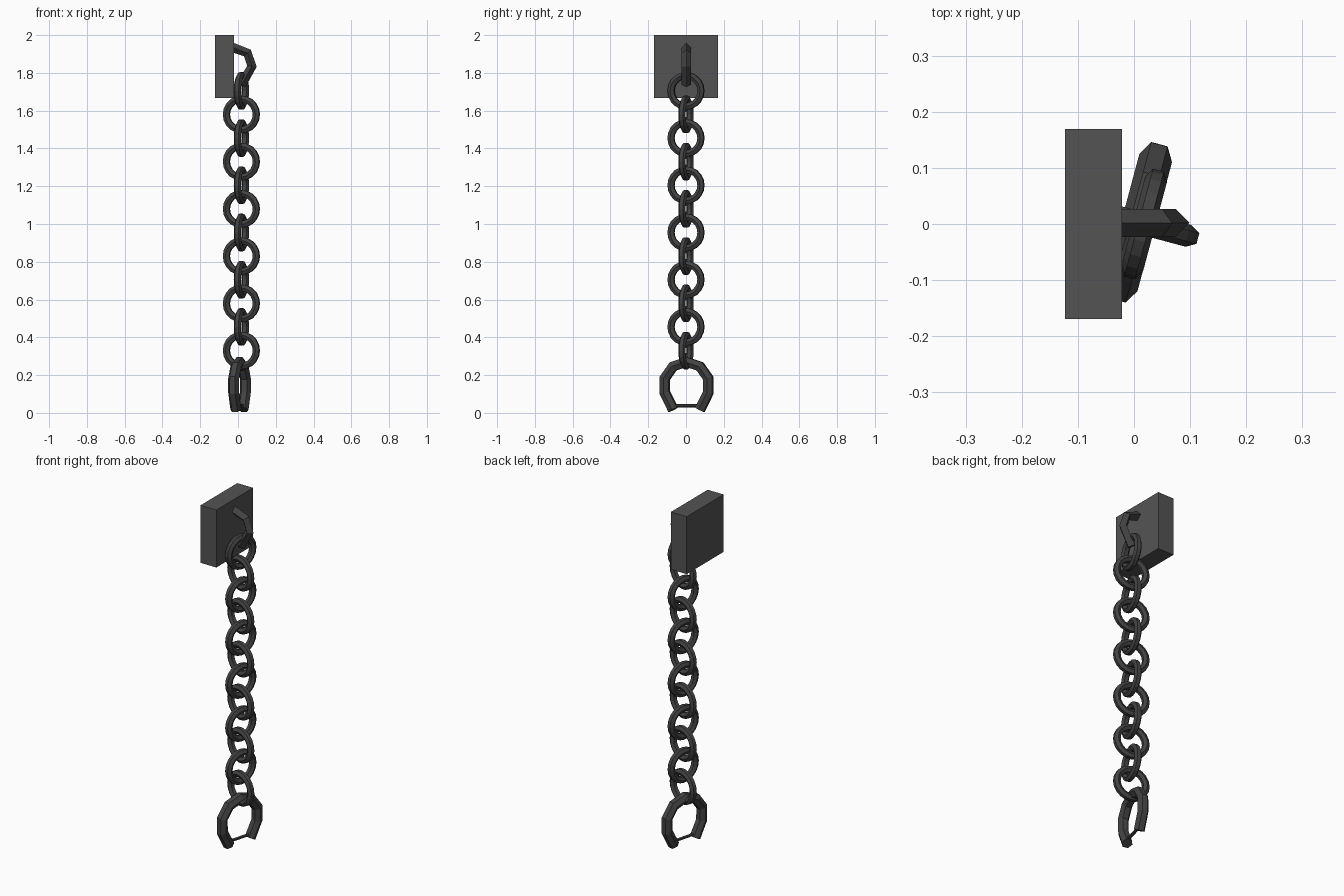
import bpy, bmesh
from math import sin, cos, pi, radians
from mathutils import Vector

cube = bpy.data.objects.get("Cube")
if cube:
    bpy.data.objects.remove(cube)


def material(name, value):
    m = bpy.data.materials.new(name)
    m.use_nodes = True
    colour = (value, value, value, 1)
    m.diffuse_color = colour
    m.node_tree.nodes["Principled BSDF"].inputs["Base Color"].default_value = colour
    return m


iron = material("dark iron", 0.055)
stone = material("grey stone", 0.088)


def finish(name, bm, mat):
    bmesh.ops.recalc_face_normals(bm, faces=bm.faces)
    mesh = bpy.data.meshes.new(name)
    bm.to_mesh(mesh)
    bm.free()
    mesh.materials.append(mat)
    obj = bpy.data.objects.new(name, mesh)
    bpy.context.collection.objects.link(obj)
    return obj


def sweep(name, path, origin, yaw, radius, sides, phase=0.0, closed=False):
    """Sweep a polygon along a 2D path lying in an upright plane turned by yaw."""
    along = Vector((cos(yaw), sin(yaw), 0))
    side = Vector((-sin(yaw), cos(yaw), 0))
    up = Vector((0, 0, 1))
    pts = [Vector(p) for p in path]
    n = len(pts)
    bm = bmesh.new()
    rings = []
    for i, p in enumerate(pts):
        if closed:
            before, after = pts[i - 1], pts[(i + 1) % n]
        else:
            before, after = pts[max(i - 1, 0)], pts[min(i + 1, n - 1)]
        t = ((p - before).normalized() + (after - p).normalized()).normalized()
        normal = along * t.y - up * t.x
        centre = Vector(origin) + along * p.x + up * p.y
        angles = [phase + 2 * pi * k / sides for k in range(sides)]
        rings.append([bm.verts.new(centre + radius * (normal * cos(a) + side * sin(a)))
                      for a in angles])
    for i in range(n if closed else n - 1):
        a, b = rings[i], rings[(i + 1) % n]
        for k in range(sides):
            j = (k + 1) % sides
            bm.faces.new((a[k], a[j], b[j], b[k]))
    if not closed:
        bm.faces.new(rings[0])
        bm.faces.new(rings[-1])
    return finish(name, bm, iron)


# Wall block
bm = bmesh.new()
bmesh.ops.create_cube(bm, size=1)
bmesh.ops.scale(bm, vec=(0.102, 0.338, 0.334), verts=bm.verts)
bmesh.ops.translate(bm, vec=(-0.072, 0, 1.833), verts=bm.verts)
finish("wall_block", bm, stone)

# Bent hook with a diamond section
sweep("hook", [(-0.03, 1.935), (0.05, 1.905), (0.074, 1.835), (0.018, 1.737)],
      (0, 0.002, 0), 0, 0.025, 4)

# Chain links, alternating by a quarter turn
twist = radians(-15)
circle = [(0.082 * cos(2 * pi * i / 20), 0.082 * sin(2 * pi * i / 20)) for i in range(20)]
for i in range(12):
    yaw = twist + (pi / 2 if i % 2 == 0 else 0)
    sweep(f"chain_link_{i + 1}", circle, (0.018, 0, 1.705 - 0.125 * i), yaw,
          0.02, 6, pi / 6, closed=True)

# Open shackle with a thin closing pin
shackle_origin = (0.008, 0.003, 0.145)
arc = [(0.125 * cos(radians(a)), 0.125 * sin(radians(a))) for a in range(-18, 199, 36)]
arc = [(0.073, -0.128)] + arc + [(-0.073, -0.128)]
sweep("shackle", arc, shackle_origin, twist + pi / 2, 0.03, 6, pi / 6)
sweep("shackle_pin", [(-0.075, -0.107), (0.075, -0.107)], shackle_origin,
      twist + pi / 2, 0.009, 6)
